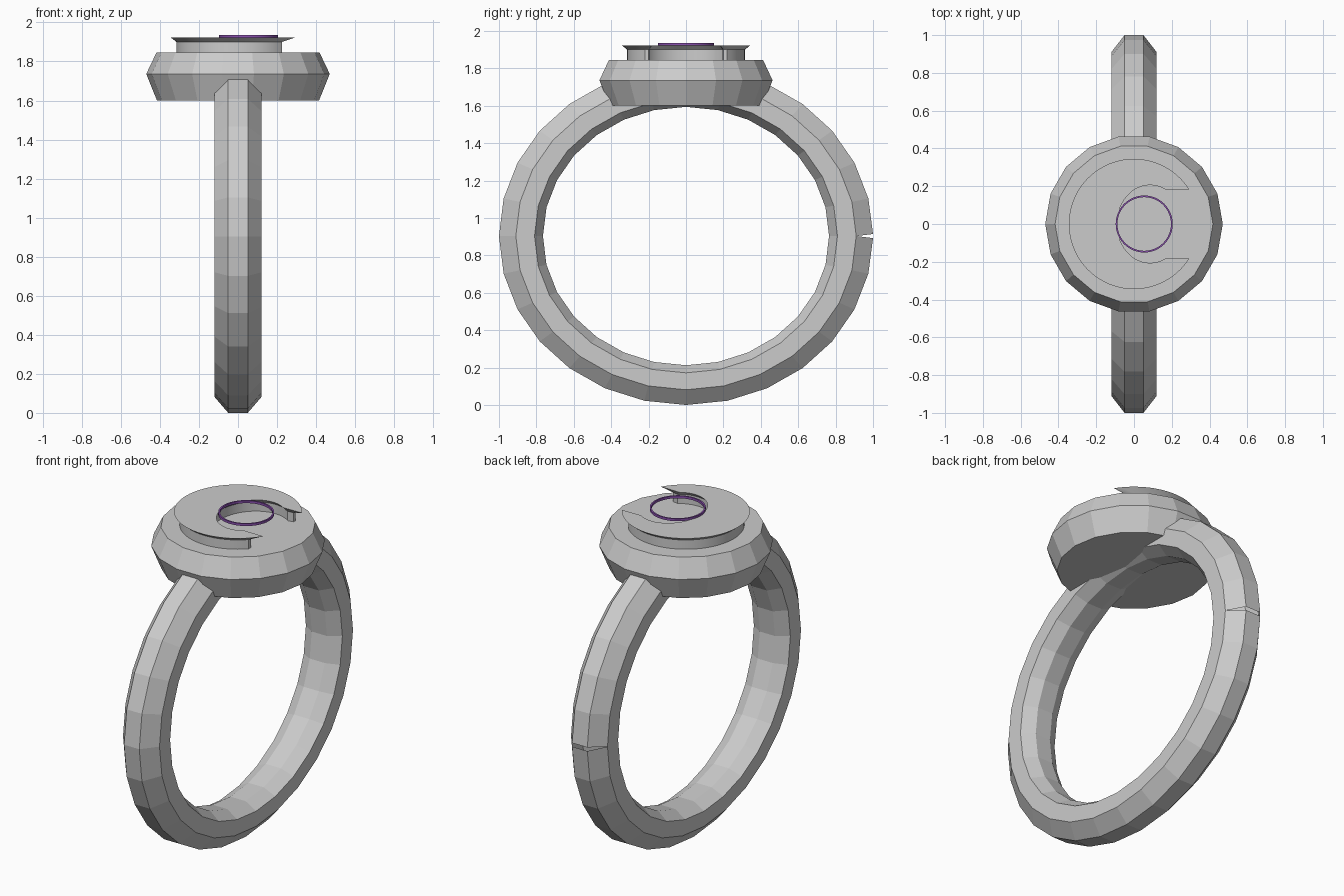
import bpy, bmesh
from math import sin, cos, pi, radians

if "Cube" in bpy.data.objects:
    bpy.data.objects.remove(bpy.data.objects["Cube"])


def make(name, verts, faces, smooth=False, color=None):
    bm = bmesh.new()
    vs = [bm.verts.new(v) for v in verts]
    for f in faces:
        bm.faces.new([vs[i] for i in f])
    bmesh.ops.remove_doubles(bm, verts=bm.verts, dist=0.0005)
    bmesh.ops.recalc_face_normals(bm, faces=bm.faces)
    me = bpy.data.meshes.new(name)
    bm.to_mesh(me)
    bm.free()
    ob = bpy.data.objects.new(name, me)
    bpy.context.collection.objects.link(ob)
    if color:
        mat = bpy.data.materials.new(name + "_color")
        mat.diffuse_color = color
        mat.use_nodes = True
        mat.node_tree.nodes["Principled BSDF"].inputs["Base Color"].default_value = mat.diffuse_color
        me.materials.append(mat)
    if smooth:
        bpy.ops.object.select_all(action='DESELECT')
        ob.select_set(True)
        bpy.context.view_layer.objects.active = ob
        bpy.ops.object.shade_smooth_by_angle(angle=radians(30))
    return ob


def skin(rows, n, closed=True):
    """Quads between consecutive rows of n points."""
    return [(r * n + i, r * n + (i + 1) % n, (r + 1) * n + (i + 1) % n, (r + 1) * n + i)
            for r in range(rows - 1) for i in range(n if closed else n - 1)]


# Band: chamfered octagonal section swept round a slightly flat ellipse,
# with a small open slit on the outside at +y
SEG, CZ = 28, 0.903
section = [(1, -.05), (1, .05), (.91, .12), (.81, .12),
           (.765, .05), (.765, -.05), (.81, -.12), (.91, -.12)]
verts = []
for s in range(SEG + 1):
    a = 2 * pi * s / SEG
    for r, x in section:
        slit = (.011 if s == 0 else -.011 if s == SEG else 0) if r == 1 else 0
        verts.append((x, r * cos(a), CZ + CZ * r * sin(a) + slit))
make("band", verts, skin(SEG + 1, len(section)))

# Head: 18-sided double-bevelled drum
N = 18
verts = [(r * cos(2 * pi * i / N), r * sin(2 * pi * i / N), z)
         for r, z in ((.415, 1.6), (.47, 1.736), (.418, 1.845)) for i in range(N)]
make("head", verts, skin(3, N) + [tuple(range(N)), tuple(range(2 * N, 3 * N))])


# Crescent: a narrow neck flaring to a sharp-edged top plate
M = 49


def crescent(radius, start, rx, ry, inner_start, z):
    outer, inner = [], []
    for i in range(M):
        a = radians(start + (360 - 2 * start) * i / (M - 1))
        outer.append((radius * cos(a), radius * sin(a), z))
    for i in range(M - 2):
        a = radians(inner_start + (360 - 2 * inner_start) * i / (M - 3))
        inner.append((.085 + rx * cos(a), ry * sin(a), z))
    return outer, inner


rings = []
for z, neck in ((1.844, True), (1.9, True), (1.923, False)):
    if neck:
        outer, inner = crescent(.315, 44.4, .2, .23, 58, z)
        tip = (.225, .2)
    else:
        outer, inner = crescent(.345, 31.8, .175, .206, 61, z)
        tip = outer[0][:2]
    inner = [(tip[0], tip[1], z)] + inner + [(tip[0], -tip[1], z)]
    rings.append(outer + inner[::-1])
verts = [v for ring in rings for v in ring]
faces = skin(3, 2 * M)
for base in (0, 4 * M):
    faces += [(base + i, base + i + 1, base + 2 * M - 2 - i, base + 2 * M - 1 - i)
              for i in range(M - 1)]
make("crescent_plate", verts, faces, smooth=True)

# Thin purple hoop resting in the crescent
K = 48
loop = [(.151, 1.921), (.151, 1.935), (.142, 1.935), (.142, 1.921)]
verts = [(.054 + r * cos(2 * pi * i / K), r * sin(2 * pi * i / K), z)
         for i in range(K) for r, z in loop]
faces = skin(K, 4) + [((K - 1) * 4 + j, (K - 1) * 4 + (j + 1) % 4, (j + 1) % 4, j)
                      for j in range(4)]
make("purple_hoop", verts, faces, smooth=True, color=(.25, .08, .42, 1))
